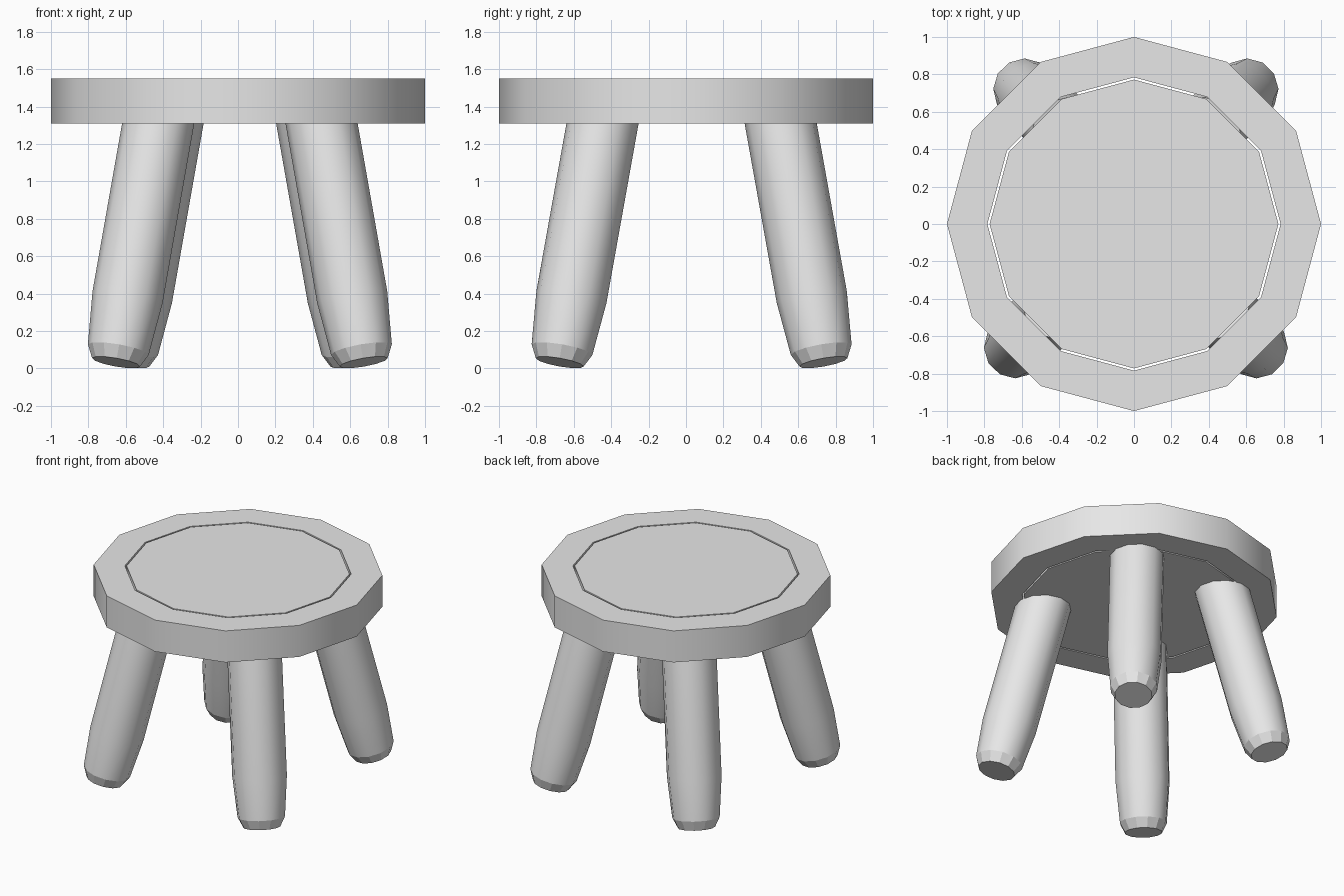
import bpy, bmesh
from math import radians, sin, cos, tau
from mathutils import Euler

cube = bpy.data.objects.get("Cube")
if cube:
    bpy.data.objects.remove(cube, do_unlink=True)

SIDES = 12
SEAT_BOTTOM, SEAT_TOP = 1.31, 1.55

grey = bpy.data.materials.new("plain_grey")
grey.use_nodes = True
grey.diffuse_color = (0.8, 0.8, 0.8, 1)
grey.node_tree.nodes["Principled BSDF"].inputs["Base Color"].default_value = (0.8, 0.8, 0.8, 1)


def lathe(name, profile, closed=False, flat_band=None):
    """Turn a (radius, height) profile round z; open profiles get end caps."""
    bm = bmesh.new()
    rings = []
    for r, z in profile:
        rings.append([bm.verts.new((r * cos(tau * i / SIDES), r * sin(tau * i / SIDES), z))
                      for i in range(SIDES)])
    pairs = list(zip(rings, rings[1:]))
    if closed:
        pairs.append((rings[-1], rings[0]))
    for band, (a, b) in enumerate(pairs):
        for i in range(SIDES):
            j = (i + 1) % SIDES
            face = bm.faces.new((a[i], a[j], b[j], b[i]))
            face.smooth = band != flat_band
    if not closed:
        bm.faces.new(rings[0][::-1])
        bm.faces.new(rings[-1])
    bmesh.ops.recalc_face_normals(bm, faces=bm.faces[:])
    # Keep the rims crisp while the round sides stay smooth
    for e in bm.edges:
        if len(e.link_faces) == 2 and e.calc_face_angle() > radians(35):
            e.smooth = False
    mesh = bpy.data.meshes.new(name)
    bm.to_mesh(mesh)
    bm.free()
    mesh.materials.append(grey)
    obj = bpy.data.objects.new(name, mesh)
    bpy.context.scene.collection.objects.link(obj)
    return obj


# Seat: centre disc and outer ring with a thin open gap between them
lathe("seat_centre", [(0.772, SEAT_BOTTOM), (0.772, SEAT_TOP)])
lathe("seat_ring", [(0.784, SEAT_BOTTOM), (1, SEAT_BOTTOM), (1, SEAT_TOP), (0.784, SEAT_TOP)],
      closed=True)

# Legs: splayed, slightly tapered, with a faceted chamfer at the foot
leg_profile = [(0.13, 0), (0.165, 0.07), (0.19, 0.36), (0.19, 1.41)]
for end, sy, spread in (("front", -1, 0.662), ("back", 1, 0.612)):
    for side, sx in (("left", 1), ("right", -1)):
        leg = lathe(f"{end}_{side}_leg", leg_profile, flat_band=0)
        leg.location = (0.01 + sx * spread, 0.03 + sy * 0.705, 0.033)
        leg.rotation_euler = Euler((radians(10) * sy, radians(-10) * sx, 0))
